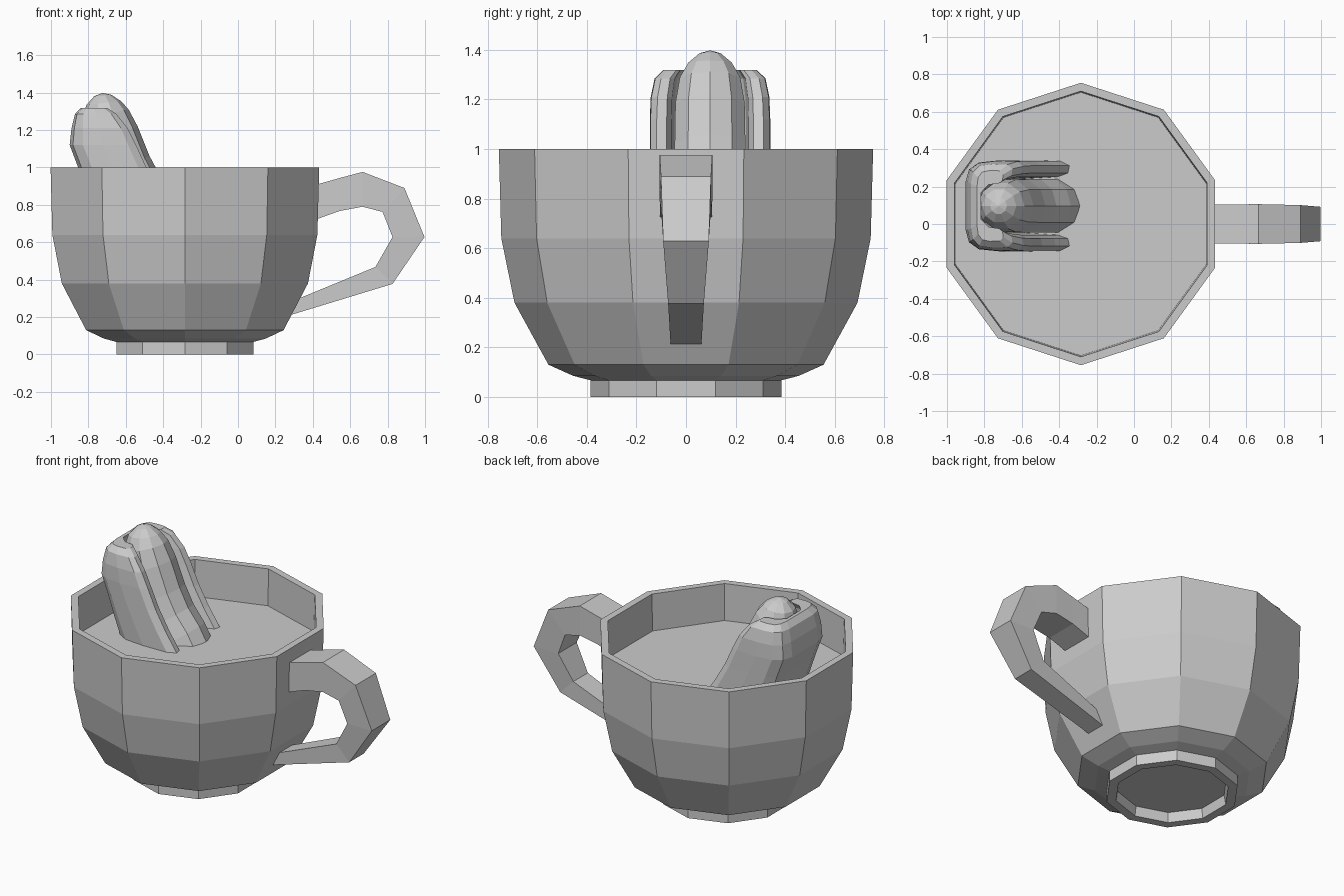
import bpy, bmesh
from math import cos, sin, pi
from mathutils import Vector

CUP_X = -0.284   # centre of the cup
SNACK_Y = 0.097  # centre line of the snack dipped in the cup
SIDES = 10


def loft(name, rings):
    """Skin closed rings of equal length; the two ends are capped."""
    bm = bmesh.new()
    rows = [[bm.verts.new(p) for p in ring] for ring in rings]
    n = len(rows[0])
    for a, b in zip(rows, rows[1:]):
        for i in range(n):
            j = (i + 1) % n
            bm.faces.new((a[i], a[j], b[j], b[i]))
    bm.faces.new(rows[0][::-1])
    bm.faces.new(rows[-1])
    bmesh.ops.recalc_face_normals(bm, faces=bm.faces)
    mesh = bpy.data.meshes.new(name)
    bm.to_mesh(mesh)
    bm.free()
    obj = bpy.data.objects.new(name, mesh)
    bpy.context.collection.objects.link(obj)
    return obj


def cup_ring(r, z):
    return [(CUP_X + r * cos(pi / 2 + 2 * pi * i / SIDES),
             r * sin(pi / 2 + 2 * pi * i / SIDES), z) for i in range(SIDES)]


# Cup: foot recess, foot, outer wall, rim, inner wall
cup_profile = [(0.32, 0.06), (0.33, 0.0), (0.385, 0.0), (0.385, 0.067),
               (0.455, 0.085), (0.555, 0.13), (0.692, 0.38), (0.745, 0.64),
               (0.755, 1.0), (0.71, 1.0), (0.70, 0.64), (0.65, 0.40),
               (0.52, 0.17), (0.40, 0.11)]
loft("cup", [cup_ring(r, z) for r, z in cup_profile])

# Drink surface
loft("drink", [cup_ring(0.69, 0.745), cup_ring(0.704, 0.77)])

# Handle: outer point, inner point, half width at each
handle_path = [(0.39, 0.90, 0.39, 0.712, 0.104), (0.546, 0.944, 0.543, 0.767, 0.105),
               (0.666, 0.976, 0.666, 0.79, 0.106), (0.89, 0.89, 0.773, 0.762, 0.101),
               (0.997, 0.628, 0.826, 0.628, 0.092), (0.826, 0.377, 0.735, 0.468, 0.072),
               (0.265, 0.206, 0.30, 0.289, 0.062)]
loft("handle", [[(xo, -w, zo), (xo, w, zo), (xi, w, zi), (xi, -w, zi)]
                for xo, zo, xi, zi, w in handle_path])

# Sausage: tapered tube along a bent axis (x, z, radius)
axis = [(-0.42, 0.70, 0.15), (-0.46, 0.77, 0.15), (-0.54, 0.87, 0.15),
        (-0.61, 1.0, 0.15), (-0.675, 1.17, 0.147), (-0.71, 1.28, 0.128),
        (-0.72, 1.345, 0.092), (-0.724, 1.385, 0.045), (-0.725, 1.397, 0.004)]
rings = []
for k, (x, z, r) in enumerate(axis):
    a, b = axis[max(k - 1, 0)], axis[min(k + 1, len(axis) - 1)]
    t = Vector((b[0] - a[0], 0, b[1] - a[1])).normalized()
    across = Vector((t.z, 0, -t.x))
    rings.append([Vector((x, SNACK_Y, z)) + across * r * cos(2 * pi * i / SIDES)
                  + Vector((0, r * sin(2 * pi * i / SIDES), 0)) for i in range(SIDES)])
loft("sausage", rings)

# Bun: U-shaped section (depth 0 back .. 1 front, half width), mirrored in y
half = [(0.0, 0.13), (0.05, 0.195), (0.2, 0.232), (0.5, 0.243), (0.88, 0.24),
        (1.0, 0.215), (0.98, 0.175), (0.85, 0.155), (0.45, 0.145), (0.15, 0.09)]
section = half + [(u, -v) for u, v in reversed(half)]
# Height, back x, front x, width scale
levels = [(0.70, -0.74, -0.31, 1.0), (0.77, -0.775, -0.345, 1.0),
          (0.88, -0.815, -0.42, 1.0), (1.0, -0.855, -0.49, 1.0),
          (1.12, -0.90, -0.545, 1.0), (1.21, -0.89, -0.59, 0.985),
          (1.285, -0.872, -0.65, 0.92), (1.318, -0.84, -0.70, 0.78)]
loft("bun", [[(xb + (xf - xb) * u, SNACK_Y + v * s, z) for u, v in section]
             for z, xb, xf, s in levels])
